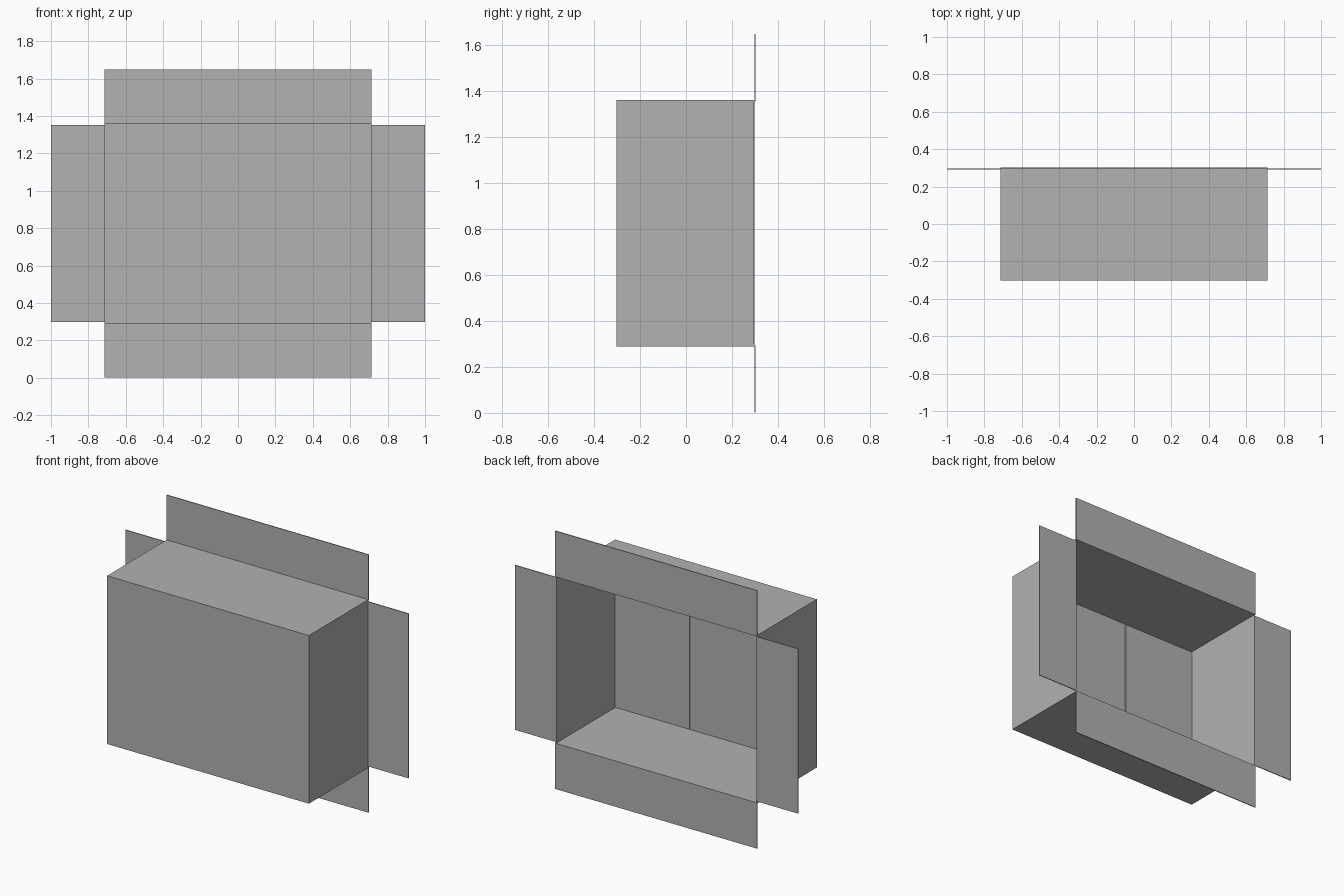
import bpy
import bmesh

cube = bpy.data.objects.get("Cube")
if cube:
    bpy.data.objects.remove(cube, do_unlink=True)

# Single plain board colour
board = bpy.data.materials.new("grey_board")
board.use_nodes = True
GREY = (0.445, 0.445, 0.445, 1)
board.diffuse_color = GREY
bsdf = board.node_tree.nodes["Principled BSDF"]
bsdf.inputs["Base Color"].default_value = GREY
bsdf.inputs["Roughness"].default_value = 0.9

T = 0.0055                 # board thickness
HALF_W = 0.713             # half width of the carton
HALF_H = 0.537             # half height of the carton
MID_Z = 0.825              # centre height
FRONT, BACK = -0.303, 0.303
FLAP = 0.287               # reach of the open flaps


def panel(name, x, y, z):
    """Flat board filling the given (min, max) ranges."""
    lo, hi = zip(x, y, z)
    bm = bmesh.new()
    bmesh.ops.create_cube(bm, size=1)
    for v in bm.verts:
        v.co = [hi[i] if v.co[i] > 0 else lo[i] for i in range(3)]
    mesh = bpy.data.meshes.new(name)
    bm.to_mesh(mesh)
    bm.free()
    mesh.materials.append(board)
    obj = bpy.data.objects.new(name, mesh)
    bpy.context.collection.objects.link(obj)
    return obj


def span(sign, a, b, centre=0):
    """Range from a to b on one side of the centre, in rising order."""
    return sorted((centre + sign * a, centre + sign * b))


width = (-HALF_W, HALF_W)
inner_z = (MID_Z - HALF_H + 2 * T, MID_Z + HALF_H - 2 * T)

# Top and bottom walls, their open flaps and the closed outer flaps
for name, s in (("top", 1), ("bottom", -1)):
    panel(name + "_wall", width, (FRONT + T, BACK - T),
          span(s, HALF_H - T, HALF_H, MID_Z))
    panel(name + "_open_flap", width, (BACK - T, BACK),
          span(s, HALF_H - T, HALF_H + FLAP, MID_Z))
    panel(name + "_closed_flap", width, (FRONT, FRONT + T),
          span(s, 0, HALF_H, MID_Z))

# Side walls, their open flaps and the closed inner flaps
for name, s in (("left", 1), ("right", -1)):
    panel(name + "_wall", span(s, HALF_W - T, HALF_W),
          (FRONT + T, BACK - T),
          (MID_Z - HALF_H + T, MID_Z + HALF_H - T))
    panel(name + "_open_flap", span(s, HALF_W - T, 1),
          (BACK - 2 * T, BACK - T), inner_z)
    panel(name + "_closed_flap", span(s, 0.18, HALF_W - T),
          (FRONT + T, FRONT + 2 * T), inner_z)
